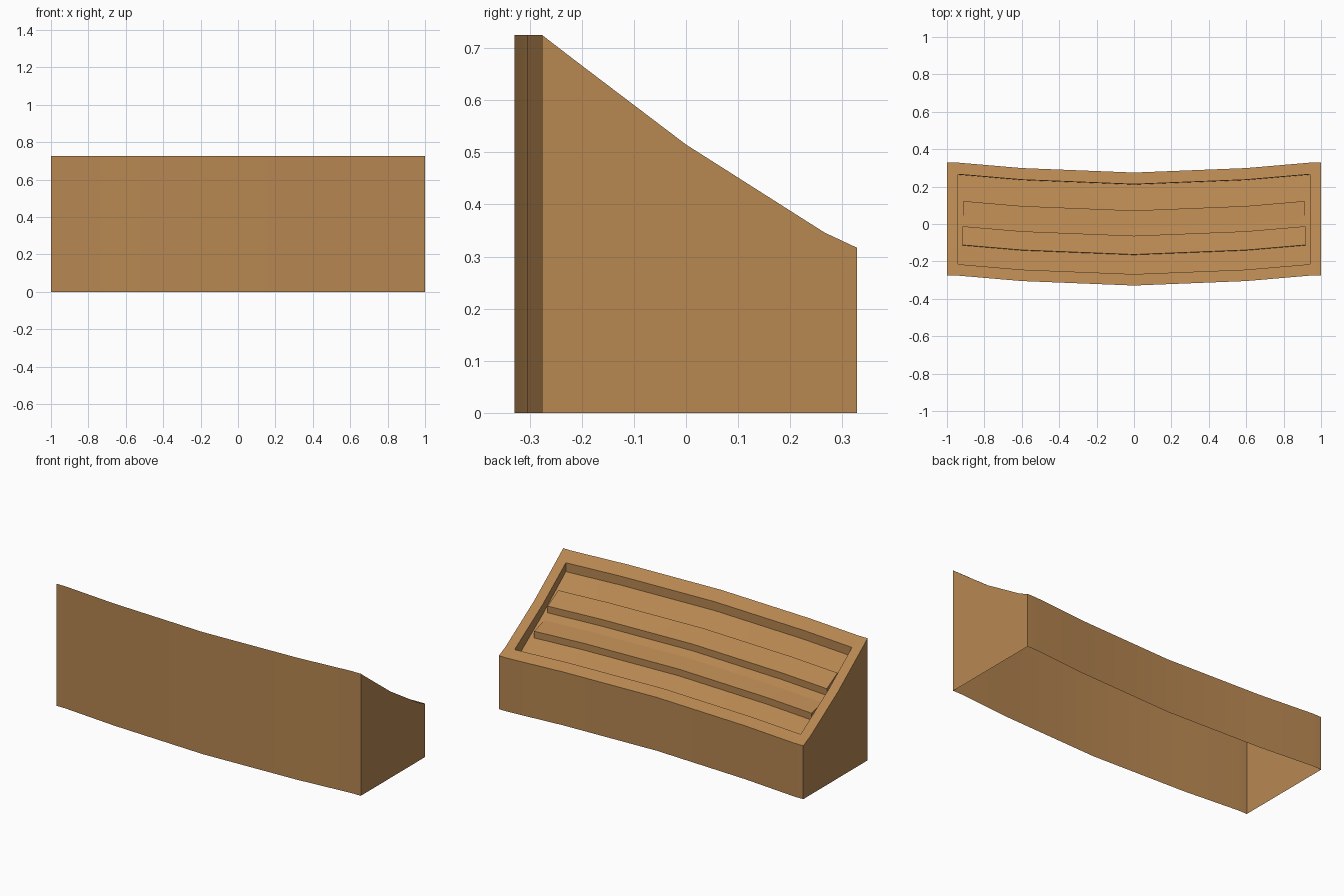
import bpy
import bmesh

if "Cube" in bpy.data.objects:
    bpy.data.objects.remove(bpy.data.objects["Cube"])

wood = bpy.data.materials.new("warm wood")
wood.diffuse_color = (0.475, 0.242, 0.083, 1)
wood.use_nodes = True
wood.node_tree.nodes["Principled BSDF"].inputs["Base Color"].default_value = wood.diffuse_color

# Stations along the length, and how far each one bows to the front
BOW = {-1: 0, -0.94: 0, -0.6: -0.029, 0: -0.053, 0.6: -0.029, 0.94: 0, 1: 0}
FULL = list(BOW)
INNER = FULL[1:-1]

# Cross-section points (y, z) at the unbowed ends
FRONT = (-0.276, 0.725)
BACK = (0.328, 0.317)
RIM = [(-0.215, 0.678), (0, 0.515), (0.266, 0.346)]
FLOOR = [(-0.215, 0.625), (0, 0.456), (0.264, 0.27)]


def bow(x):
    for a, b in zip(FULL, FULL[1:]):
        if a <= x <= b:
            return BOW[a] + (BOW[b] - BOW[a]) * (x - a) / (b - a)


def add_face(bm, pts):
    bm.faces.new([bm.verts.new((x, y + bow(x), z)) for x, y, z in pts])


def sweep(bm, profile, xs):
    """Strip of quads carrying a profile along the bowed length."""
    for a, b in zip(xs, xs[1:]):
        for p, q in zip(profile, profile[1:]):
            add_face(bm, [(a, *p), (b, *p), (b, *q), (a, *q)])


def finish(bm, name):
    bmesh.ops.remove_doubles(bm, verts=bm.verts, dist=0.0005)
    bmesh.ops.recalc_face_normals(bm, faces=bm.faces)
    top = max(bm.faces, key=lambda f: abs(f.normal.z))
    if top.normal.z < 0:
        bmesh.ops.reverse_faces(bm, faces=bm.faces)
    me = bpy.data.meshes.new(name)
    bm.to_mesh(me)
    bm.free()
    me.materials.append(wood)
    ob = bpy.data.objects.new(name, me)
    bpy.context.collection.objects.link(ob)
    bpy.ops.object.select_all(action='DESELECT')
    ob.select_set(True)
    bpy.context.view_layer.objects.active = ob
    bpy.ops.object.shade_smooth_by_angle(angle=0.5)
    return ob


# Open-bottomed body with sloped rim and recessed tray
bm = bmesh.new()
sweep(bm, [(FRONT[0], 0), FRONT], FULL)                    # front wall
sweep(bm, [BACK, (BACK[0], 0)], FULL)                      # back wall
sweep(bm, [FRONT, RIM[0], FLOOR[0]], INNER)                # front rim and recess wall
sweep(bm, FLOOR, INNER)                                    # tray floor
sweep(bm, [FLOOR[-1], RIM[-1], BACK], INNER)               # back rim and recess wall
for s in (-1, 1):
    sweep(bm, [FRONT, *RIM, BACK], [0.94, 1] if s > 0 else [-1, -0.94])
    add_face(bm, [(s, *p) for p in
                  [(FRONT[0], 0), FRONT, *RIM, BACK, (BACK[0], 0)]])
    for i in range(2):                                     # recess side walls
        add_face(bm, [(s * 0.94, *p) for p in
                      (RIM[i], RIM[i + 1], FLOOR[i + 1], FLOOR[i])])
finish(bm, "desk_body")


# Wedge ledges lying on the tray floor
def ledge(name, half, profile):
    bm = bmesh.new()
    sweep(bm, profile + profile[:1], [-half, -0.6, 0, 0.6, half])
    for s in (-half, half):
        add_face(bm, [(s, *p) for p in profile])
    finish(bm, name)


ledge("upper_ledge", 0.917, [(-0.112, 0.548), (-0.11, 0.56), (-0.01, 0.504), (-0.01, 0.458)])
ledge("lower_ledge", 0.912, [(0.03, 0.436), (0.125, 0.408), (0.125, 0.362)])
